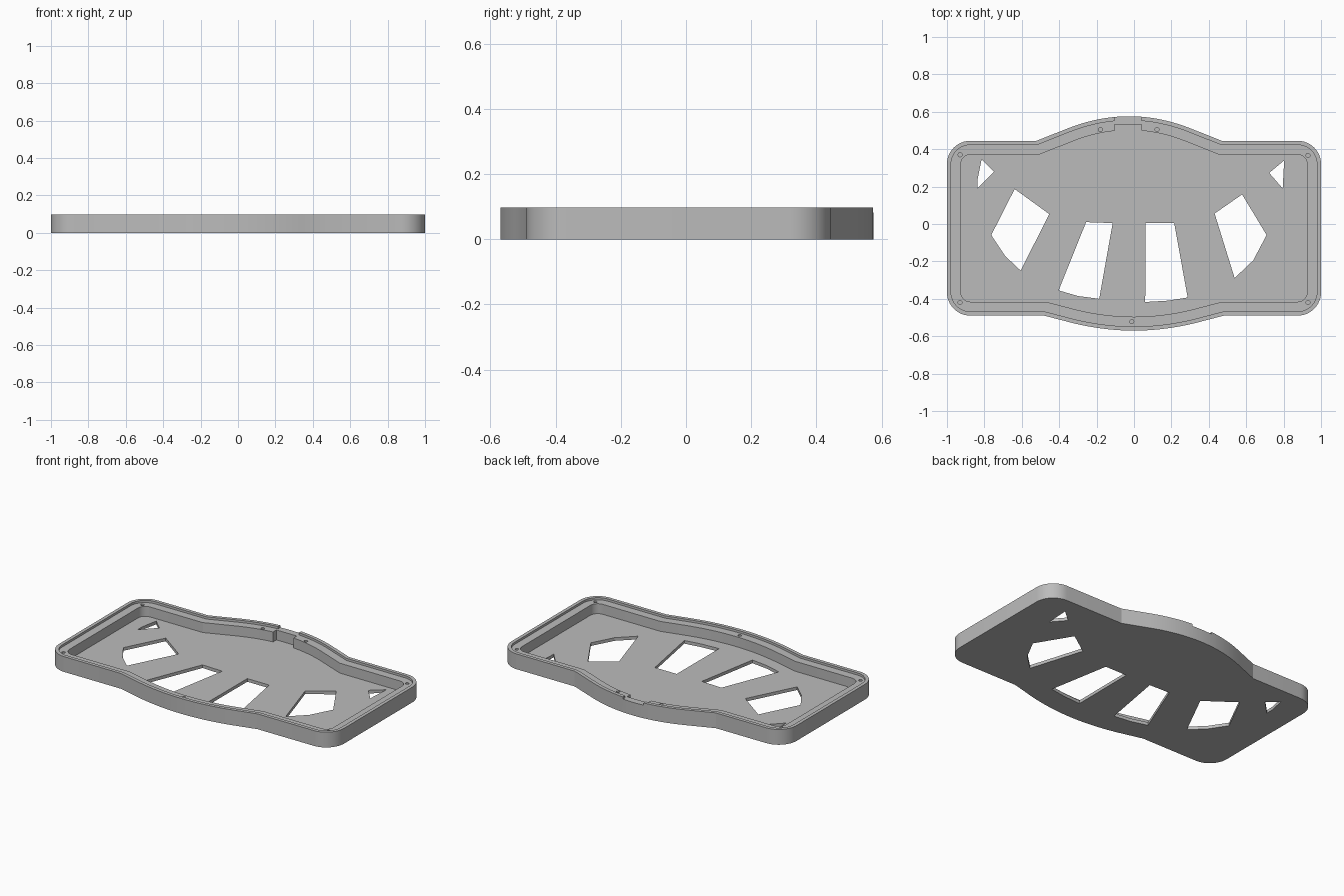
import bpy, bmesh, math
from mathutils import Vector

cube = bpy.data.objects.get("Cube")
if cube:
    bpy.data.objects.remove(cube, do_unlink=True)

HEIGHT, LEDGE_Z, FLOOR_Z, ABOVE = 0.097, 0.083, 0.02, 0.2

grey = bpy.data.materials.new("plain grey")
grey.use_nodes = True
grey.diffuse_color = (0.5, 0.5, 0.5, 1)
grey.node_tree.nodes["Principled BSDF"].inputs["Base Color"].default_value = (0.5, 0.5, 0.5, 1)


def prism(name, points, z0, z1):
    """Extrude a counter-clockwise outline from z0 to z1."""
    bm = bmesh.new()
    face = bm.faces.new([bm.verts.new((p[0], p[1], z0)) for p in points])
    top = bmesh.ops.extrude_face_region(bm, geom=[face])
    verts = [g for g in top["geom"] if isinstance(g, bmesh.types.BMVert)]
    bmesh.ops.translate(bm, verts=verts, vec=(0, 0, z1 - z0))
    bmesh.ops.recalc_face_normals(bm, faces=bm.faces)
    mesh = bpy.data.meshes.new(name)
    bm.to_mesh(mesh)
    bm.free()
    mesh.materials.append(grey)
    obj = bpy.data.objects.new(name, mesh)
    bpy.context.collection.objects.link(obj)
    return obj


def arc(cx, cy, r, start, sweep, n):
    return [Vector((cx + r * math.cos(math.radians(start + sweep * i / n)),
                    cy + r * math.sin(math.radians(start + sweep * i / n)))) for i in range(n + 1)]


def bulge(cx, base, half, knee, rise, n=20):
    """Straight ramps joined by a crown, listed from left to right."""
    slope = rise / (half - knee / 2)
    pts = [Vector((cx - half, base))]
    for i in range(n + 1):
        u = knee * (2 * i / n - 1)
        pts.append(Vector((cx + u, base + rise - slope * u * u / (2 * knee))))
    return pts + [Vector((cx + half, base))]


def inset(points, d):
    """Move every side of a counter-clockwise outline inwards by d."""
    out = []
    for i, p in enumerate(points):
        a = (p - points[i - 1]).normalized()
        b = (points[(i + 1) % len(points)] - p).normalized()
        na, nb = Vector((-a.y, a.x)), Vector((-b.y, b.x))
        out.append(p + (na + nb) * (d / (1 + na.dot(nb))))
    return out


def rectangle(x0, x1, y0, y1):
    return [(x0, y0), (x1, y0), (x1, y1), (x0, y1)]


def cut(body, name, points, z0):
    cutter = prism(name, points, z0, ABOVE)
    cutter.hide_render = True
    mod = body.modifiers.new(name, "BOOLEAN")
    mod.operation, mod.solver, mod.object = "DIFFERENCE", "EXACT", cutter
    bpy.context.view_layer.objects.active = body
    bpy.ops.object.modifier_apply(modifier=mod.name)
    bpy.data.objects.remove(cutter, do_unlink=True)


# Outer outline: rounded rectangle with a crown at front and back
R, BACK, FRONT = 0.125, 0.445, -0.49
outline = (arc(-1 + R, FRONT + R, R, 180, 90, 12)
           + bulge(0, FRONT, 0.48, 0.345, -0.08)
           + arc(1 - R, FRONT + R, R, 270, 90, 12)
           + arc(1 - R, BACK - R, R, 0, 90, 12)
           + bulge(-0.026, BACK, 0.495, 0.33, 0.131)[::-1]
           + arc(-1 + R, BACK - R, R, 90, 90, 12))

tray = prism("tray", outline, 0, HEIGHT)

# Thin rim, ledge and main cavity
cut(tray, "rim_recess", inset(outline, 0.022), LEDGE_Z)
cut(tray, "cavity", inset(outline, 0.074), FLOOR_Z)

# Notch in the back wall and gap in the rim
cut(tray, "wall_notch", rectangle(-0.103, 0.041, 0.4, 0.532), FLOOR_Z)
cut(tray, "rim_gap", rectangle(-0.103, 0.041, 0.515, 0.7), LEDGE_Z)

# Blind screw holes in the ledge
for x, y in [(-0.93, 0.37), (0.93, 0.367), (-0.93, -0.42), (0.93, -0.42),
             (-0.012, -0.522), (-0.18, 0.505), (0.123, 0.505)]:
    cut(tray, "screw_hole", arc(x, y, 0.011, 0, 360, 16)[:-1], 0.03)

# Fan of openings through the floor
openings = [
    [(-0.837, 0.19), (-0.748, 0.28), (-0.815, 0.345), (-0.836, 0.24)],
    [(-0.763, -0.059), (-0.69, -0.17), (-0.606, -0.249), (-0.453, 0.053), (-0.638, 0.187)],
    [(-0.403, -0.355), (-0.3, -0.385), (-0.186, -0.4), (-0.114, 0.005), (-0.256, 0.01)],
    [(0.06, -0.417), (0.18, -0.41), (0.287, -0.393), (0.215, 0.005), (0.062, 0.005)],
    [(0.538, -0.289), (0.637, -0.195), (0.709, -0.059), (0.578, 0.158), (0.431, 0.056)],
    [(0.795, 0.19), (0.803, 0.34), (0.723, 0.273)],
]
for shape in openings:
    cut(tray, "opening", shape, -0.1)

# Smooth the rounded walls and keep the corners crisp
bpy.ops.object.select_all(action="DESELECT")
tray.select_set(True)
bpy.context.view_layer.objects.active = tray
bpy.ops.object.shade_smooth_by_angle(angle=math.radians(15))
